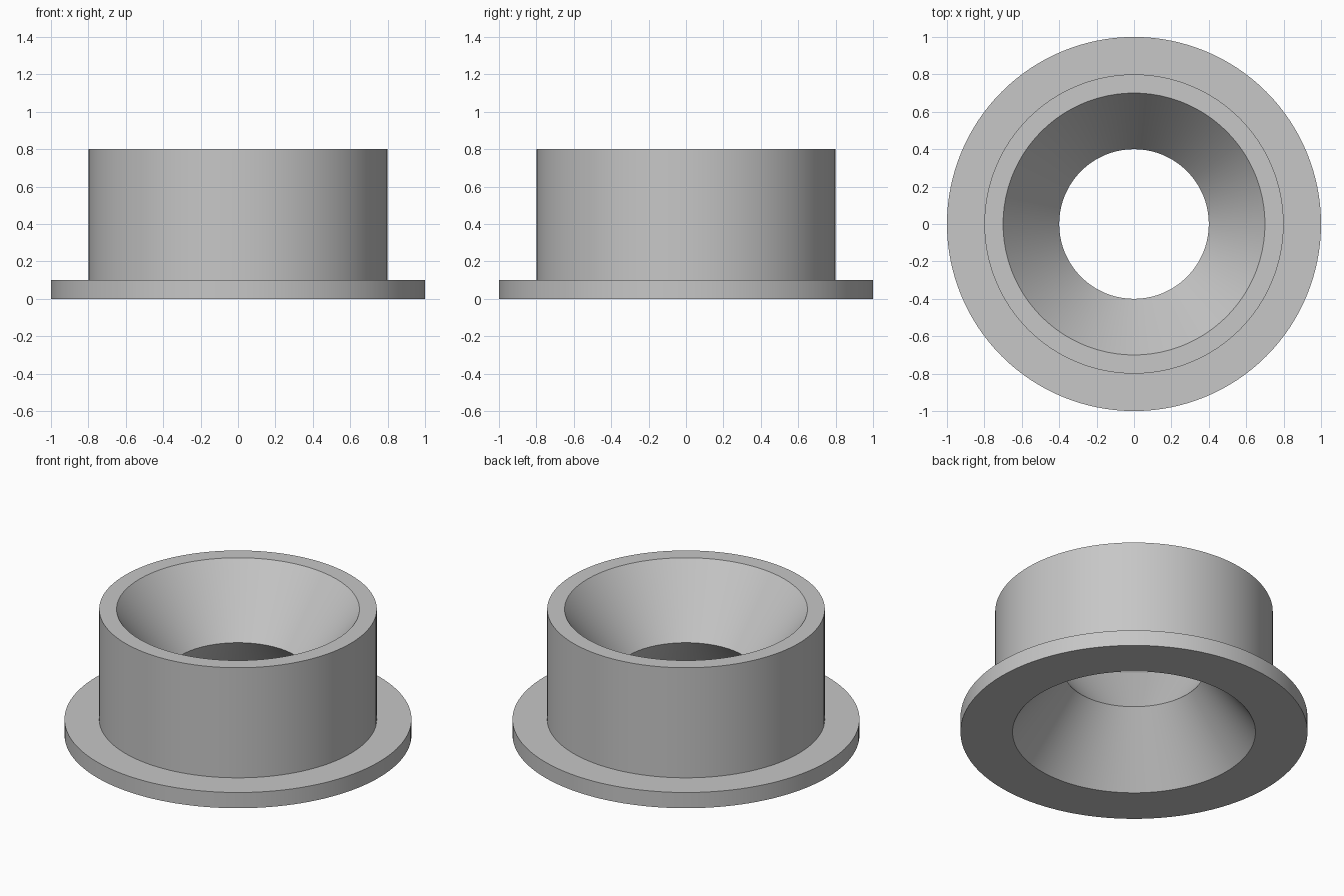
import bpy
import bmesh
import math

SEGMENTS = 128

cube = bpy.data.objects.get("Cube")
if cube:
    bpy.data.objects.remove(cube, do_unlink=True)

# Single plain grey material
grey = bpy.data.materials.new("plain_grey")
grey.use_nodes = True
colour = (0.57, 0.57, 0.57, 1.0)
grey.diffuse_color = colour
grey.node_tree.nodes["Principled BSDF"].inputs["Base Color"].default_value = colour


def lathe(name, profile, material):
    """Revolve a closed (radius, height) profile around the z axis."""
    bm = bmesh.new()
    verts = [bm.verts.new((r, 0, z)) for r, z in profile]
    edges = [bm.edges.new((a, b)) for a, b in zip(verts, verts[1:] + verts[:1])]
    bmesh.ops.spin(bm, geom=verts + edges, cent=(0, 0, 0), axis=(0, 0, 1),
                   angle=math.tau, steps=SEGMENTS)
    bmesh.ops.remove_doubles(bm, verts=bm.verts, dist=0.0001)
    bmesh.ops.recalc_face_normals(bm, faces=bm.faces)
    mesh = bpy.data.meshes.new(name)
    bm.to_mesh(mesh)
    bm.free()
    mesh.materials.append(material)
    obj = bpy.data.objects.new(name, mesh)
    bpy.context.collection.objects.link(obj)
    bpy.ops.object.select_all(action="DESELECT")
    obj.select_set(True)
    bpy.context.view_layer.objects.active = obj
    bpy.ops.object.shade_smooth_by_angle(angle=math.radians(30))
    return obj


# Flanged collar: base flange, straight outer wall, and a bore that
# narrows from both ends to a throat at mid height
lathe("flanged_collar", [
    (0.7, 0.0), (1.0, 0.0), (1.0, 0.1),   # underside and flange edge
    (0.8, 0.1), (0.8, 0.8),               # flange top and outer wall
    (0.7, 0.8), (0.4, 0.4),               # top rim and throat
], grey)
